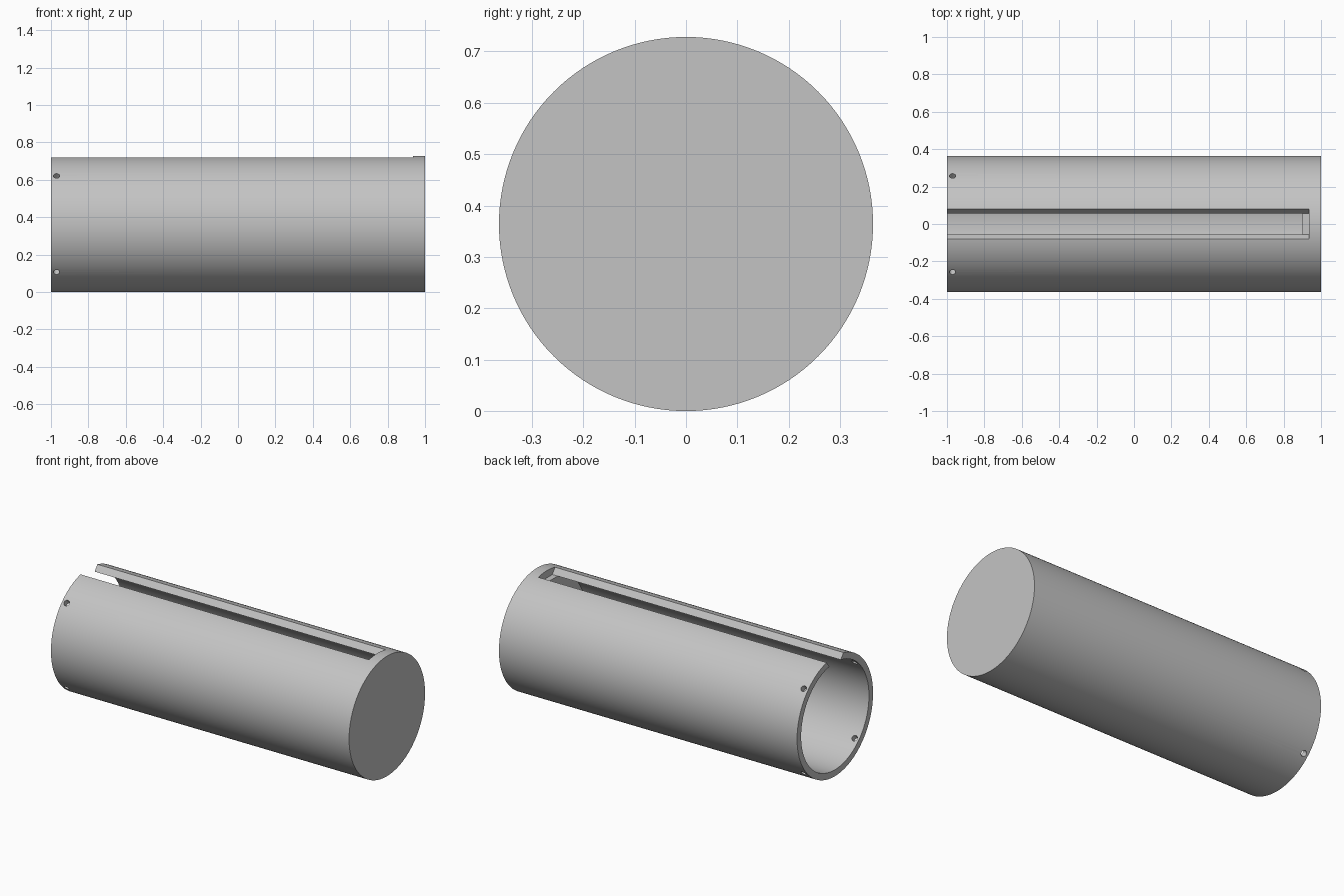
import bpy, bmesh, math
from mathutils import Matrix, Vector

cube = bpy.data.objects.get("Cube")
if cube:
    bpy.data.objects.remove(cube, do_unlink=True)

R, R_IN = 0.364, 0.325      # outer and inner radius
AXIS_Z = R                  # height of the tube axis
SEGMENTS = 128

grey = bpy.data.materials.new("light grey")
grey.use_nodes = True
colour = (0.55, 0.55, 0.55, 1)
grey.diffuse_color = colour
grey.node_tree.nodes["Principled BSDF"].inputs["Base Color"].default_value = colour


def finish(bm, name):
    bmesh.ops.recalc_face_normals(bm, faces=bm.faces)
    mesh = bpy.data.meshes.new(name)
    bm.to_mesh(mesh)
    bm.free()
    mesh.materials.append(grey)
    obj = bpy.data.objects.new(name, mesh)
    bpy.context.collection.objects.link(obj)
    return obj


# Tube with a thick closed end, turned from a half profile
bm = bmesh.new()
profile = [(1, 0), (1, R), (-1, R), (-1, R_IN), (0.9, R_IN), (0.9, 0)]
verts = [bm.verts.new((x, 0, AXIS_Z + r)) for x, r in profile]
edges = [bm.edges.new(pair) for pair in zip(verts, verts[1:])]
bmesh.ops.spin(bm, geom=verts + edges, cent=(0, 0, AXIS_Z), axis=(1, 0, 0),
               angle=2 * math.pi, steps=SEGMENTS)
bmesh.ops.remove_doubles(bm, verts=bm.verts, dist=0.0001)
tube = finish(bm, "tube_body")

# Cutter for the long slot with sloping sides, open at one end
bm = bmesh.new()
section = [(-0.055, 0.684), (0.055, 0.684), (0.138, 0.8), (-0.138, 0.8)]
face = bm.faces.new([bm.verts.new((-1.1, y, z)) for y, z in section])
swept = bmesh.ops.extrude_face_region(bm, geom=[face])["geom"]
bmesh.ops.translate(bm, vec=(2.035, 0, 0),
                    verts=[v for v in swept if isinstance(v, bmesh.types.BMVert)])
slot_cutter = finish(bm, "slot_cutter")

# Cutter for four radial pin holes near the open end
bm = bmesh.new()
for k in range(4):
    turn = Matrix.Rotation(math.radians(45 + 90 * k), 4, "X")
    place = Matrix.Translation((-0.97, 0, AXIS_Z)) @ turn @ Matrix.Translation((0, 0, R))
    bmesh.ops.create_cone(bm, cap_ends=True, segments=24, radius1=0.017,
                          radius2=0.017, depth=0.16, matrix=place)
hole_cutter = finish(bm, "pin_hole_cutter")

# Cut the slot and holes, then drop the cutters
bpy.ops.object.select_all(action="DESELECT")
bpy.context.view_layer.objects.active = tube
tube.select_set(True)
for cutter in (slot_cutter, hole_cutter):
    cutter.hide_render = True
    mod = tube.modifiers.new(cutter.name, "BOOLEAN")
    mod.operation = "DIFFERENCE"
    mod.solver = "EXACT"
    mod.object = cutter
    bpy.ops.object.modifier_apply(modifier=mod.name)
    bpy.data.objects.remove(cutter, do_unlink=True)

bpy.ops.object.shade_smooth_by_angle(angle=math.radians(30))
